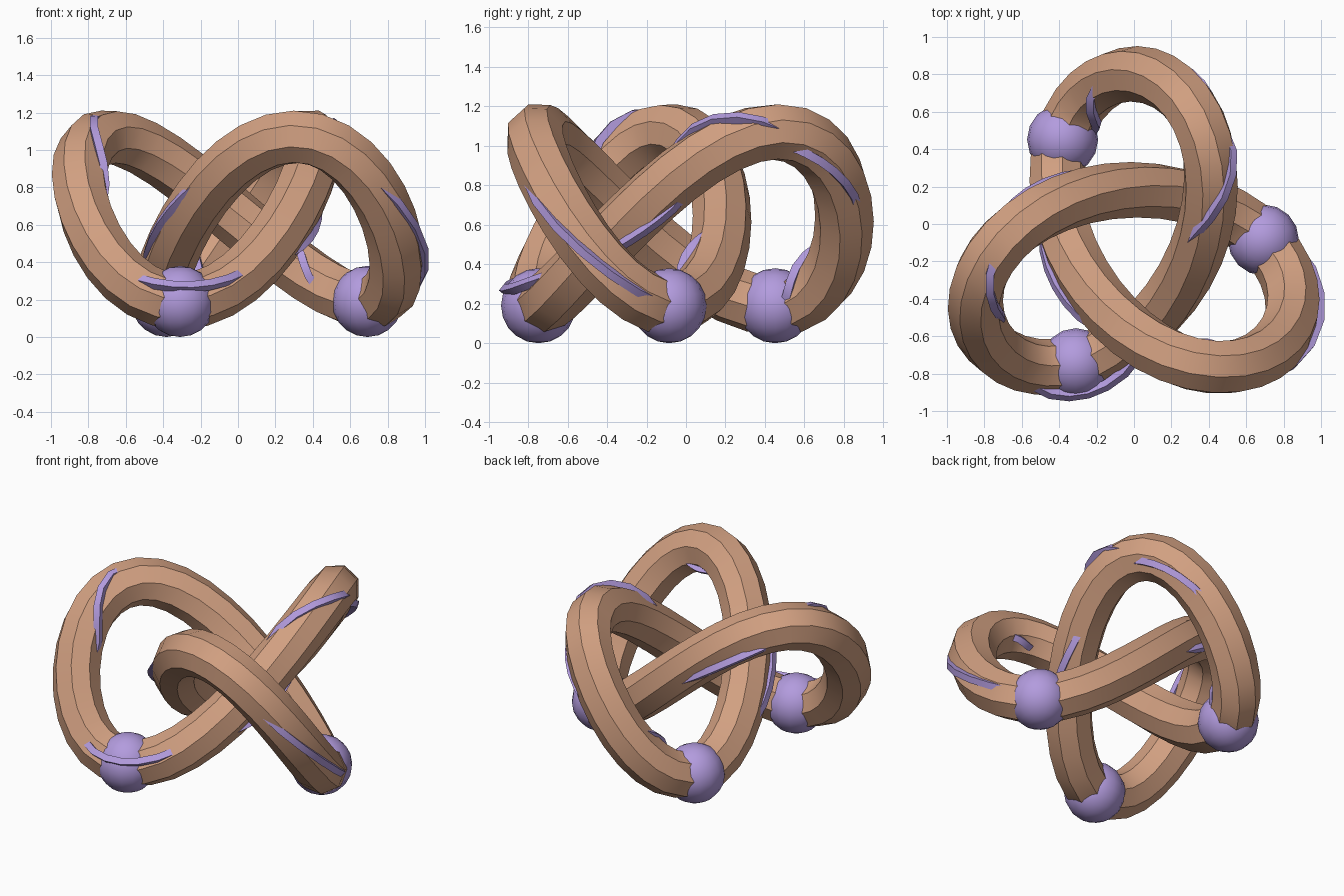
import bpy
from math import sin, cos, pi, radians
from mathutils import Vector

if "Cube" in bpy.data.objects:
    bpy.data.objects.remove(bpy.data.objects["Cube"])

S, CY, MID, AMP = 0.31, -0.127, 0.63, 0.44
TUBE = 0.15


def path(t):
    return Vector((S * (sin(t) + 2 * sin(2 * t)),
                   CY + S * (2 * cos(2 * t) - cos(t)),
                   MID - AMP * sin(3 * t)))


def frame(t):
    # outward horizontal direction and the upward one square to it
    tan = (path(t + 0.001) - path(t - 0.001)).normalized()
    out = Vector((-tan.y, tan.x, 0)).normalized()
    return out, (out.cross(tan) if out.cross(tan).z > 0 else tan.cross(out))


def material(name, rgb):
    m = bpy.data.materials.new(name)
    m.diffuse_color = (*rgb, 1)
    m.use_nodes = True
    m.node_tree.nodes["Principled BSDF"].inputs["Base Color"].default_value = m.diffuse_color
    return m


tan_mat = material("tan", (0.64, 0.35, 0.22))
purple = material("purple", (0.45, 0.33, 0.73))


def sweep(name, pts, radius, res, cyclic, mat):
    c = bpy.data.curves.new(name, 'CURVE')
    c.dimensions = '3D'
    c.bevel_depth = radius
    c.bevel_resolution = res
    c.use_fill_caps = not cyclic
    sp = c.splines.new('POLY')
    sp.points.add(len(pts) - 1)
    for p, q in zip(sp.points, pts):
        p.co = (*q, 1)
    sp.use_cyclic_u = cyclic
    ob = bpy.data.objects.new(name, c)
    bpy.context.collection.objects.link(ob)
    bpy.ops.object.select_all(action='DESELECT')
    ob.select_set(True)
    bpy.context.view_layer.objects.active = ob
    bpy.ops.object.convert(target='MESH')
    ob = bpy.context.object
    ob.data.materials.clear()
    ob.data.materials.append(mat)
    bpy.ops.object.shade_smooth_by_angle(angle=radians(30))
    return ob


# knotted eight-sided tube
N = 72
sweep("knot_tube", [path(2 * pi * i / N) for i in range(N)], TUBE, 2, True, tan_mat)

# beads at the three lowest points
for i, deg in enumerate((30, 150, 270)):
    bpy.ops.mesh.primitive_uv_sphere_add(segments=16, ring_count=10, radius=0.19,
                                         location=path(radians(deg)))
    bead = bpy.context.object
    bead.name = f"bead_{i + 1}"
    bead.data.materials.append(purple)
    bpy.ops.object.shade_smooth_by_angle(angle=radians(45))

# vine strands surfacing from the tube: start, angle, end, angle, mid lift
strands = [
    (303, 175, 327, 95, 0.155),
    (256, 25, 282, 25, 0.185),
    (154, 185, 173, 90, 0.16),
    (210, 5, 231, 125, 0.155),
    (36, 0, 70, -10, 0.15),
    (184, -40, 207, -40, 0.15),
    (7, 110, 18, 180, 0.155),
    (231, -70, 246, -40, 0.15),
    (111, 0, 131, 0, 0.15),
    (334, -30, 356, -30, 0.15),
    (82, 205, 94, 235, 0.15),
]
for i, (t0, a0, t1, a1, lift) in enumerate(strands):
    pts = []
    for k in range(7):
        u = k / 6
        t = radians(t0 + (t1 - t0) * u)
        a = radians(a0 + (a1 - a0) * u)
        out, up = frame(t)
        if out.dot(path(t) - Vector((0, CY, MID))) < 0:
            out = -out
        r = 0.105 + (lift - 0.105) * sin(pi * u) ** 0.7
        pts.append(path(t) + r * (out * cos(a) + up * sin(a)))
    sweep(f"vine_strand_{i + 1}", pts, 0.03, 0, False, purple)
